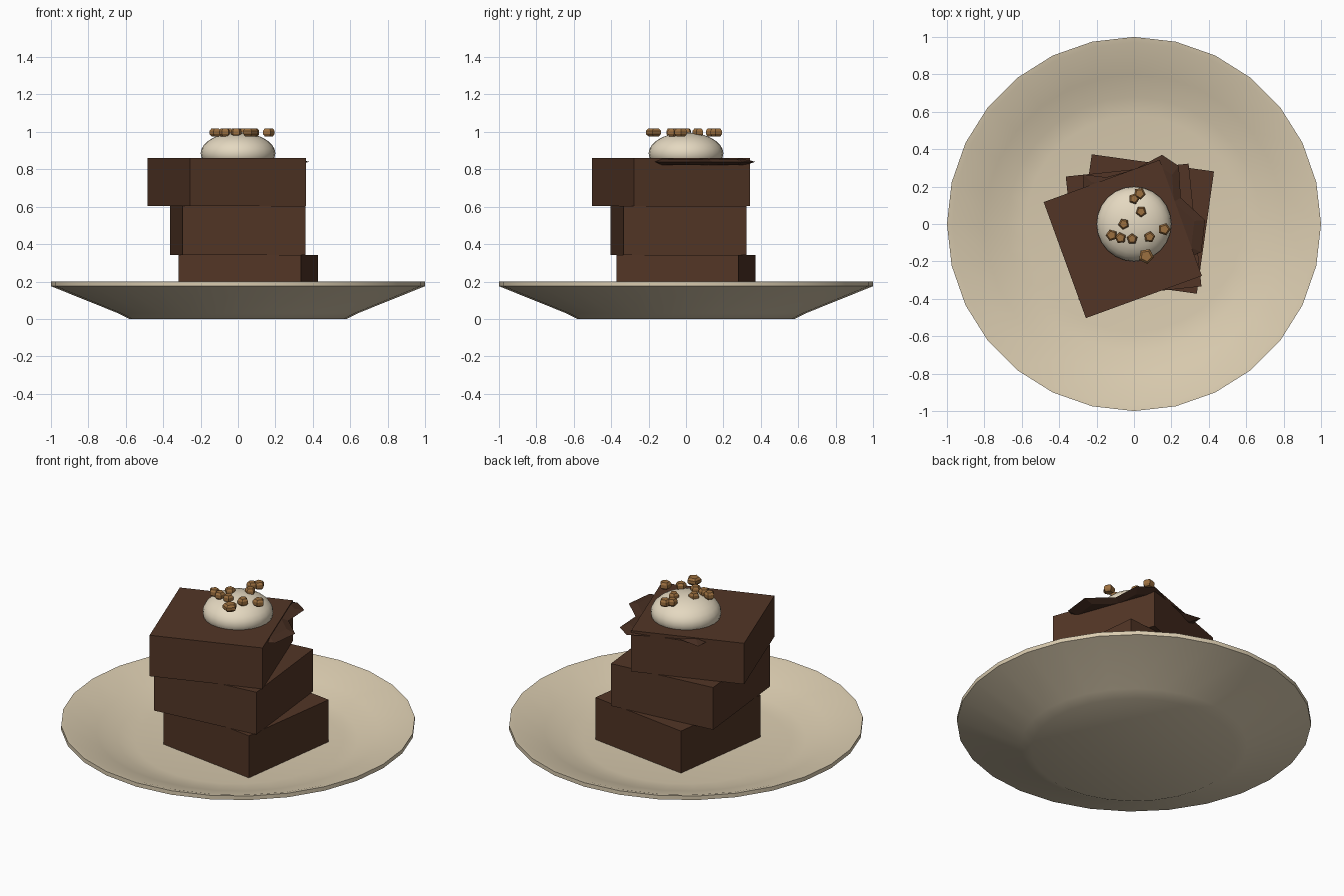
import bpy, bmesh, math
from mathutils import Matrix

if "Cube" in bpy.data.objects:
    bpy.data.objects.remove(bpy.data.objects["Cube"])


def material(name, rgb):
    m = bpy.data.materials.new(name)
    m.diffuse_color = (*rgb, 1)
    m.use_nodes = True
    m.node_tree.nodes["Principled BSDF"].inputs["Base Color"].default_value = m.diffuse_color
    return m


CREAM = material("cream_ceramic", (0.70, 0.60, 0.43))
BROWNIE = material("brownie_brown", (0.085, 0.036, 0.019))
GLAZE = material("dark_chocolate", (0.065, 0.028, 0.016))
ICE = material("vanilla_white", (0.78, 0.69, 0.53))
NUT = material("nut_brown", (0.33, 0.16, 0.05))


def finish(name, bm, mat, smooth=None):
    bmesh.ops.recalc_face_normals(bm, faces=bm.faces)
    me = bpy.data.meshes.new(name)
    bm.to_mesh(me)
    bm.free()
    ob = bpy.data.objects.new(name, me)
    bpy.context.collection.objects.link(ob)
    me.materials.append(mat)
    if smooth:
        bpy.ops.object.select_all(action='DESELECT')
        ob.select_set(True)
        bpy.context.view_layer.objects.active = ob
        bpy.ops.object.shade_smooth_by_angle(angle=math.radians(smooth))
    return ob


def lathe(bm, profile, sides, offset=(0, 0, 0), turn=0.0):
    """Stack of rings closed by a flat cap at each end."""
    rings = []
    for r, z in profile:
        rings.append([bm.verts.new((
            offset[0] + r * math.cos(turn + math.tau * i / sides),
            offset[1] + r * math.sin(turn + math.tau * i / sides),
            offset[2] + z)) for i in range(sides)])
    for a, b in zip(rings, rings[1:]):
        for i in range(sides):
            j = (i + 1) % sides
            bm.faces.new((a[i], a[j], b[j], b[i]))
    bm.faces.new(rings[0])
    bm.faces.new(rings[-1])


# Plate: flat foot, flared underside, thin rim, shallow bowl
bm = bmesh.new()
lathe(bm, [(0.58, 0), (0.64, 0.03), (1.0, 0.175), (1.0, 0.2), (0.97, 0.195),
           (0.80, 0.138), (0.68, 0.095), (0.58, 0.08)], 28)
finish("plate", bm, CREAM, 35)

# Three stacked, twisted brownie squares
layers = [("bottom", 0.055, 0.0, 0.075, 0.342, -8),
          ("middle", -0.002, -0.04, 0.342, 0.605, 6),
          ("top", -0.06, -0.08, 0.605, 0.86, 20)]
for label, x, y, z0, z1, deg in layers:
    bm = bmesh.new()
    bmesh.ops.create_cube(bm, size=1, matrix=(
        Matrix.Translation((x, y, (z0 + z1) / 2))
        @ Matrix.Rotation(math.radians(deg), 4, 'Z')
        @ Matrix.Diagonal((0.66, 0.66, z1 - z0, 1))))
    finish(label + "_brownie", bm, BROWNIE)

# Jagged sauce puddle poking out of the top brownie
outline = [(0.15, 0.37), (0.0, 0.29), (-0.15, 0.25), (-0.27, 0.265), (-0.28, 0.0),
           (-0.25, -0.2), (0.0, -0.29), (0.25, -0.2), (0.36, -0.15), (0.38, 0.02),
           (0.25, 0.14), (0.24, 0.31)]
bm = bmesh.new()
rings = [[bm.verts.new((x * s, y * s, z)) for x, y in outline]
         for s, z in ((0.85, 0.822), (1.0, 0.84), (0.85, 0.855))]
for a, b in zip(rings, rings[1:]):
    for i in range(len(outline)):
        j = (i + 1) % len(outline)
        bm.faces.new((a[i], a[j], b[j], b[i]))
bm.faces.new(rings[0])
bm.faces.new(rings[-1])
finish("chocolate_sauce", bm, GLAZE)

# Flattened scoop of ice cream
bm = bmesh.new()
bmesh.ops.create_uvsphere(bm, u_segments=24, v_segments=14, radius=1, matrix=(
    Matrix.Translation((0, 0, 0.885)) @ Matrix.Diagonal((0.2, 0.2, 0.112, 1))))
finish("ice_cream_scoop", bm, ICE, 60)

# Chopped nuts: x, y, radius
nuts = [(0.0, 0.135, 0.03), (0.03, 0.163, 0.033), (0.038, 0.066, 0.03),
        (-0.055, 0.0, 0.03), (-0.12, -0.06, 0.032), (-0.072, -0.075, 0.031),
        (-0.01, -0.08, 0.03), (0.083, -0.07, 0.031), (0.162, -0.028, 0.034),
        (0.065, -0.172, 0.042)]
bm = bmesh.new()
for k, (x, y, r) in enumerate(nuts):
    lathe(bm, [(r * 0.7, -0.021), (r, -0.009), (r, 0.009), (r * 0.7, 0.021)], 5,
          (x, y, 0.997), k * 1.1)
finish("chopped_nuts", bm, NUT)
